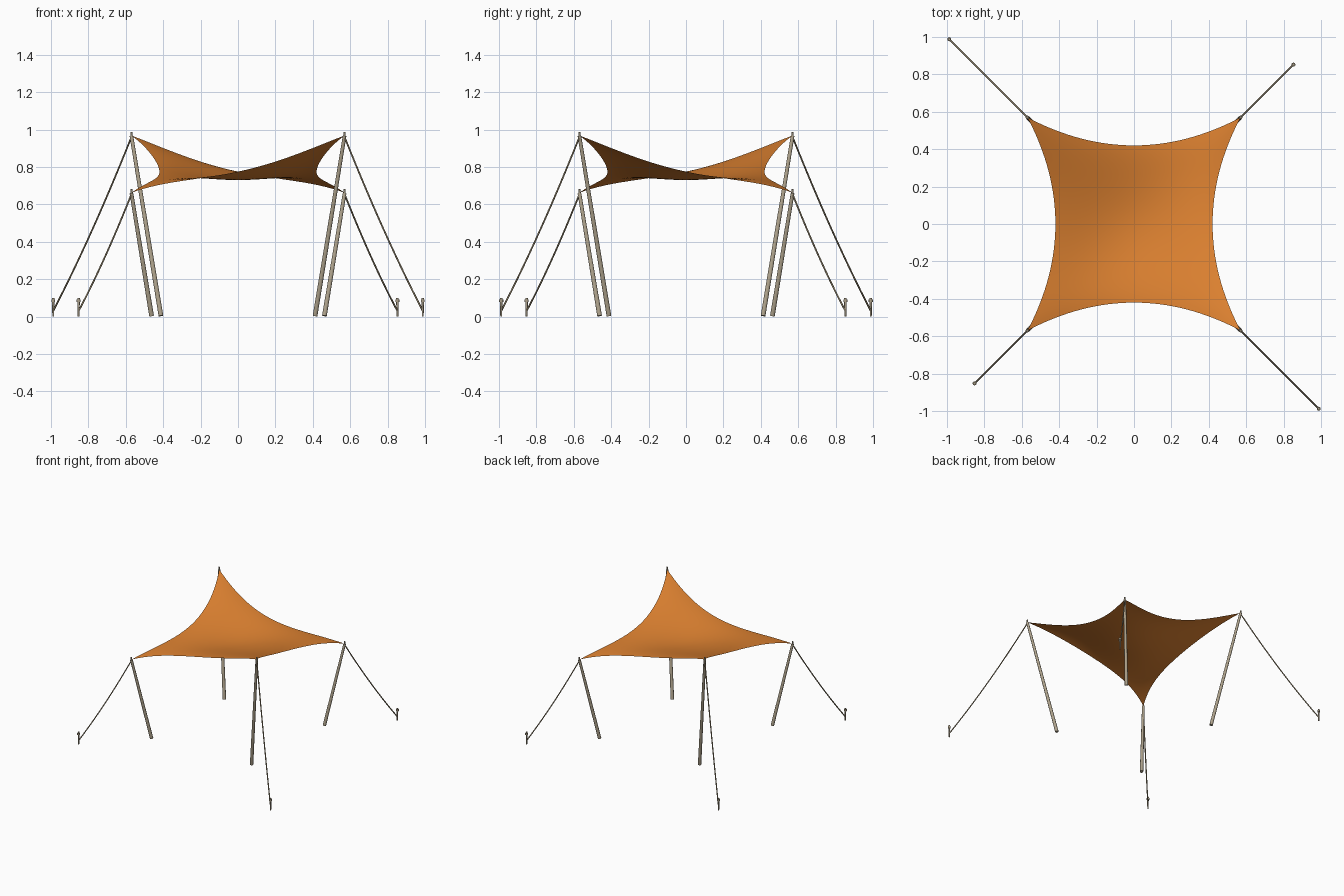
import bpy, bmesh, math
from mathutils import Vector

if "Cube" in bpy.data.objects:
    bpy.data.objects.remove(bpy.data.objects["Cube"])


def material(name, rgb):
    m = bpy.data.materials.new(name)
    m.diffuse_color = (*rgb, 1)
    m.use_nodes = True
    m.node_tree.nodes["Principled BSDF"].inputs["Base Color"].default_value = m.diffuse_color
    return m


FABRIC = material("orange_fabric", (0.72, 0.22, 0.03))
WOOD = material("pole_tan", (0.42, 0.36, 0.26))
CORD = material("cord_tan", (0.33, 0.27, 0.17))


def finish(bm, name, mat):
    me = bpy.data.meshes.new(name)
    bm.to_mesh(me)
    bm.free()
    for p in me.polygons:
        p.use_smooth = True
    ob = bpy.data.objects.new(name, me)
    bpy.context.collection.objects.link(ob)
    me.materials.append(mat)
    bpy.ops.object.select_all(action='DESELECT')
    bpy.context.view_layer.objects.active = ob
    ob.select_set(True)
    bpy.ops.object.shade_smooth_by_angle(angle=math.radians(40))
    return ob


def rod(bm, a, b, r1, r2, sides=10):
    a, b = Vector(a), Vector(b)
    d = b - a
    mat = d.to_track_quat('Z', 'Y').to_matrix().to_4x4()
    mat.translation = (a + b) / 2
    bmesh.ops.create_cone(bm, cap_ends=True, segments=sides, radius1=r1,
                          radius2=r2, depth=d.length, matrix=mat)


# Canopy: saddle sheet with scooped edges and a slight sag
C, N = 0.57, 32


def canopy_point(u, v):
    def g(t):
        return t - 0.2 * t * (1 - t * t)
    a, b = (1 - u * u) ** 2, (1 - v * v) ** 2
    z = 0.815 - 0.153 * g(u) * g(v) - 0.04 * (a + b) - 0.005 * a * b
    return (C * u * (1 - 0.263 * (1 - v * v)),
            C * v * (1 - 0.263 * (1 - u * u)), z)


bm = bmesh.new()
grid = [[bm.verts.new(canopy_point(2 * i / N - 1, 2 * j / N - 1))
         for i in range(N + 1)] for j in range(N + 1)]
for j in range(N):
    for i in range(N):
        bm.faces.new((grid[j][i], grid[j][i + 1],
                      grid[j + 1][i + 1], grid[j + 1][i]))
finish(bm, "canopy", FABRIC)


# Sagging guy rope as a round curve
def rope(name, a, b, sag):
    cu = bpy.data.curves.new(name, 'CURVE')
    cu.dimensions = '3D'
    cu.bevel_depth = 0.0045
    cu.bevel_resolution = 2
    cu.use_fill_caps = True
    n = 14
    sp = cu.splines.new('POLY')
    sp.points.add(n)
    for k in range(n + 1):
        t = k / n
        p = Vector(a).lerp(Vector(b), t)
        p.z -= 4 * sag * t * (1 - t)
        sp.points[k].co = (*p, 1)
    cu.materials.append(CORD)
    ob = bpy.data.objects.new(name, cu)
    bpy.context.collection.objects.link(ob)


# Each corner: leaning pole with top pin, rope and ground stake
corners = {
    "back_left": (-1, 1, True), "front_right": (1, -1, True),
    "back_right": (1, 1, False), "front_left": (-1, -1, False),
}
for name, (sx, sy, high) in corners.items():
    top, foot, peg, sag = ((0.966, 0.412, 0.988, 0.03) if high
                           else (0.66, 0.462, 0.852, 0.022))

    def at(r, z):
        return (sx * r, sy * r, z)

    bm = bmesh.new()
    rod(bm, at(foot, 0.004), at(C, top), 0.013, 0.010, 12)
    rod(bm, at(C, top - 0.015), at(C, top + 0.022), 0.006, 0.005, 10)
    finish(bm, name + "_pole", WOOD)

    bm = bmesh.new()
    rod(bm, at(peg, 0.0), at(peg, 0.1), 0.005, 0.007)
    rod(bm, at(peg, 0.078), at(peg, 0.09), 0.011, 0.011)
    finish(bm, name + "_stake", WOOD)

    rope(name + "_rope", at(C, top - 0.006), at(peg, 0.03), sag)
